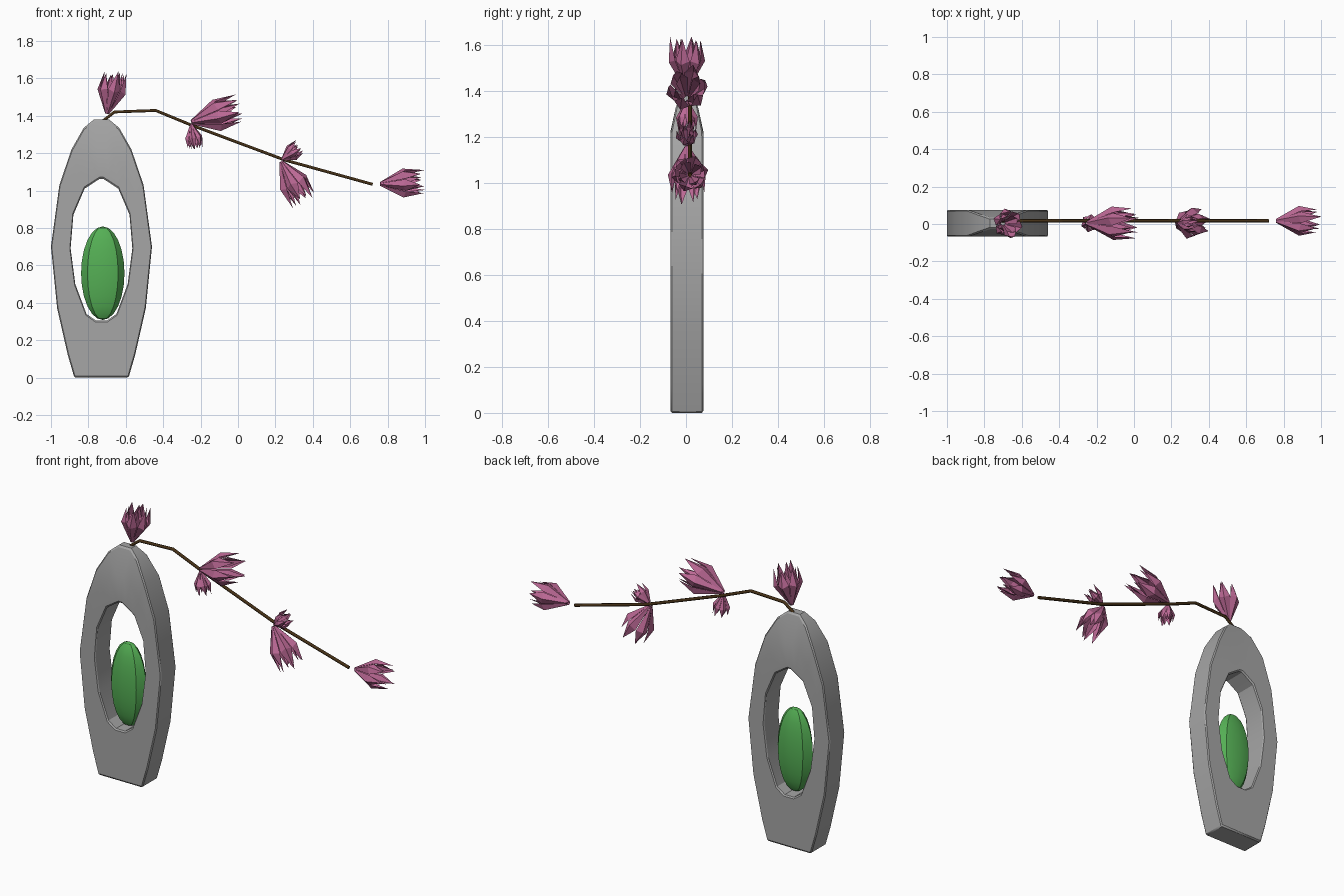
import bpy, bmesh, math, random
from mathutils import Vector

random.seed(4)
old = bpy.data.objects.get("Cube")
if old:
    bpy.data.objects.remove(old, do_unlink=True)


def material(name, rgb):
    m = bpy.data.materials.new(name)
    m.use_nodes = True
    m.diffuse_color = (*rgb, 1)
    m.node_tree.nodes["Principled BSDF"].inputs["Base Color"].default_value = (*rgb, 1)
    return m


STONE = material("stone grey", (0.38, 0.38, 0.38))
GREEN = material("egg green", (0.09, 0.43, 0.09))
BROWN = material("branch brown", (0.06, 0.03, 0.008))
PINK = material("petal pink", (0.5, 0.14, 0.3))


def finish(bm, name, mat, recalc=True):
    if recalc:
        bmesh.ops.recalc_face_normals(bm, faces=bm.faces)
    me = bpy.data.meshes.new(name)
    bm.to_mesh(me)
    bm.free()
    me.materials.append(mat)
    ob = bpy.data.objects.new(name, me)
    bpy.context.collection.objects.link(ob)
    return ob


def smooth(ob):
    bpy.ops.object.select_all(action='DESELECT')
    ob.select_set(True)
    bpy.context.view_layer.objects.active = ob
    bpy.ops.object.shade_smooth_by_angle(angle=math.radians(30))


CX, CY, DEPTH = -0.73, 0.004, 0.072

# Vase body: half outline and half opening, mirrored to closed loops
outer = [(.145, 0), (.18, .12), (.237, .37), (.27, .7), (.225, 1.03),
         (.16, 1.22), (.095, 1.335), (.04, 1.38)]
inner = [(.03, .305), (.08, .34), (.14, .5), (.165, .69), (.15, .87),
         (.09, 1.01), (.04, 1.043), (.01, 1.062)]
mid = [((a + c) / 2, (b + d) / 2) for (a, b), (c, d) in zip(outer, inner)]


def loop(bm, half, side, top_taper):
    pts = half + [(-x, z) for x, z in reversed(half)]
    vs = []
    for x, z in pts:
        t = max(0, (z - 1.2) / 0.18) ** 2 if top_taper else 0
        vs.append(bm.verts.new((CX + x, CY + side * DEPTH * (1 - 0.6 * t), z)))
    return vs


bm = bmesh.new()
rings = [loop(bm, inner, -1, False), loop(bm, mid, -1, False), loop(bm, outer, -1, True),
         loop(bm, outer, 1, True), loop(bm, mid, 1, False), loop(bm, inner, 1, False)]
for k, ring in enumerate(rings):
    nxt = rings[(k + 1) % len(rings)]
    for i in range(len(ring)):
        j = (i + 1) % len(ring)
        bm.faces.new((ring[i], ring[j], nxt[j], nxt[i]))
body = finish(bm, "vase_body", STONE)
bev = body.modifiers.new("soft edge", 'BEVEL')
bev.width = 0.007
bev.limit_method = 'ANGLE'
bev.angle_limit = math.radians(50)
smooth(body)

# Egg resting in the opening
bm = bmesh.new()
bmesh.ops.create_uvsphere(bm, u_segments=8, v_segments=12, radius=1)
for v in bm.verts:
    v.co = (CX + 0.007 + v.co.x * 0.116, CY + v.co.y * 0.065, 0.558 + v.co.z * 0.25)
smooth(finish(bm, "green_egg", GREEN))

# Branch
path = [(-.725, 1.37), (-.66, 1.42), (-.44, 1.428), (-.25, 1.35), (.25, 1.163), (.72, 1.033)]
cu = bpy.data.curves.new("branch", 'CURVE')
cu.dimensions = '3D'
cu.bevel_depth = 0.009
cu.bevel_resolution = 1
cu.use_fill_caps = True
sp = cu.splines.new('POLY')
sp.points.add(len(path) - 1)
for p, (x, z) in zip(sp.points, path):
    p.co = (x, 0.017, z, 1)
cu.materials.append(BROWN)
branch = bpy.data.objects.new("branch", cu)
bpy.context.collection.objects.link(branch)


# Flowers: two whorls of creased petals around an axis
def flower(name, base, tip, radius, y=0.004):
    axis = Vector((tip[0] - base[0], 0, tip[1] - base[1]))
    length = axis.length
    rot = axis.to_track_quat('Z', 'Y')
    origin = Vector((base[0], y, base[1]))
    bm = bmesh.new()

    def vert(ang, r, h):
        p = Vector((math.cos(ang) * r * radius, math.sin(ang) * r * radius, h * length))
        return bm.verts.new(origin + rot @ p)

    for count, spread, start, scale in ((6, 0.5, 0.2, 1.0), (4, 0.6, 0.5, 0.7)):
        for i in range(count):
            a = start + math.tau * i / count
            top = random.uniform(0.9, 1.03)
            lean = random.uniform(0.7, 0.95) * scale
            foot = [vert(a + s * spread, 0.13, 0) for s in (-1, 0, 1)]
            belly = [vert(a + s * spread, r * scale, h)
                     for s, r, h in ((-1, .8, .58), (0, .97, .52), (1, .8, .58))]
            point = vert(a, lean, top)
            for k in range(2):
                bm.faces.new((foot[k], foot[k + 1], belly[k + 1], belly[k]))
                bm.faces.new((belly[k], belly[k + 1], point))
    return finish(bm, name, PINK, recalc=False)


flower("top_flower", (-.70, 1.41), (-.655, 1.635), .083)
flower("upper_flower", (-.25, 1.365), (.01, 1.435), .094)
flower("upper_bud", (-.25, 1.355), (-.225, 1.22), .05)
flower("lower_flower", (.23, 1.155), (.355, .94), .087)
flower("lower_bud", (.235, 1.165), (.335, 1.235), .05)
flower("end_flower", (.76, 1.035), (.995, 1.045), .084, 0.017)
